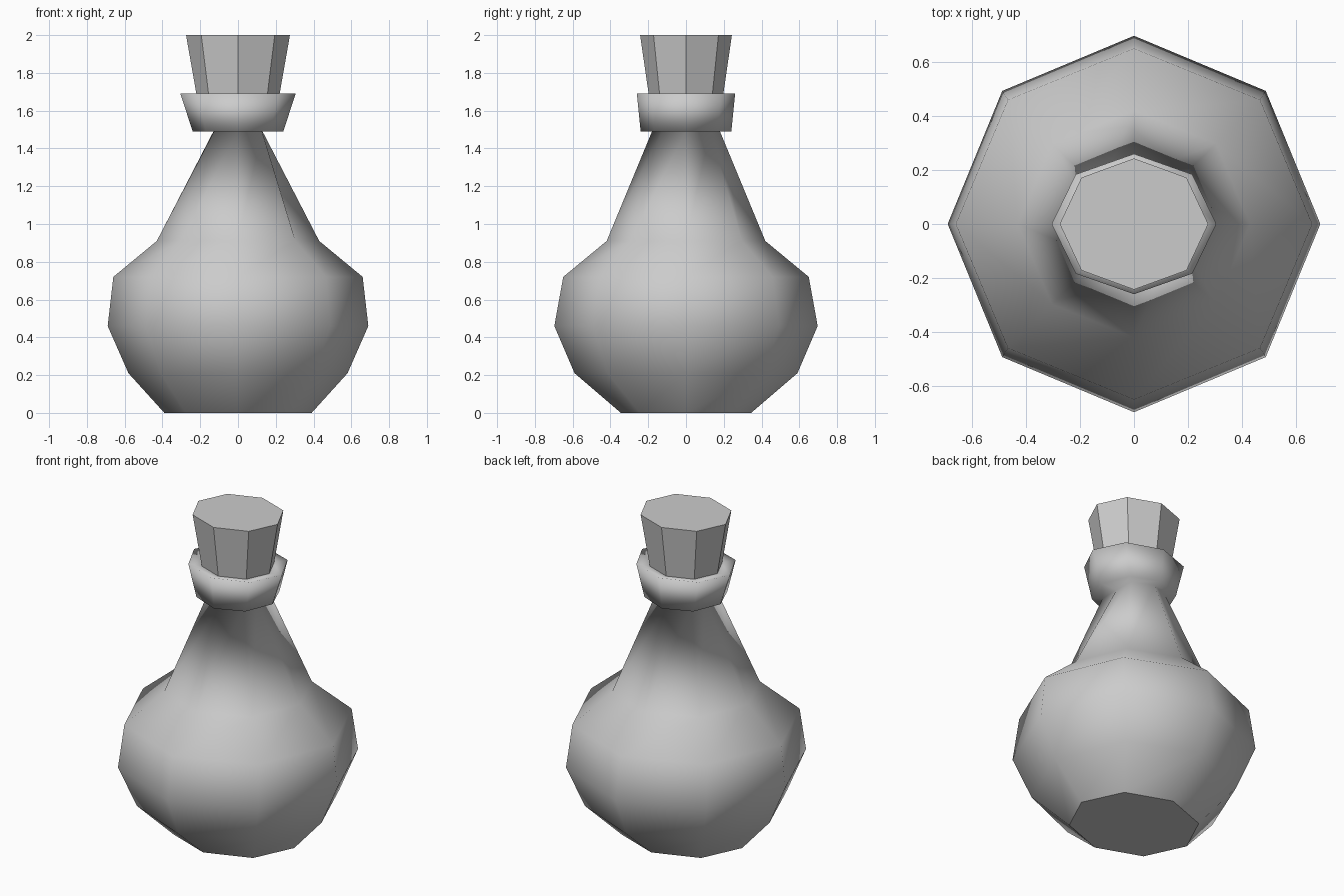
import bpy, bmesh
from math import cos, sin, pi

if "Cube" in bpy.data.objects:
    bpy.data.objects.remove(bpy.data.objects["Cube"])

SIDES = 8


def loft(name, rings, smooth):
    """Skin eight-sided rings (z, x radius, y radius, diagonal radius or None) and cap both ends."""
    bm = bmesh.new()
    loops = []
    for z, rx, ry, diag in rings:
        loop = []
        for i in range(SIDES):
            a = 2 * pi * i / SIDES
            dx, dy = (diag, diag) if diag and i % 2 else (rx, ry)
            loop.append(bm.verts.new((dx * cos(a), dy * sin(a), z)))
        loops.append(loop)
    for low, high in zip(loops, loops[1:]):
        for i in range(SIDES):
            j = (i + 1) % SIDES
            bm.faces.new((low[i], low[j], high[j], high[i])).smooth = smooth
    bm.faces.new(loops[0][::-1])
    bm.faces.new(loops[-1])
    bm.normal_update()
    mesh = bpy.data.meshes.new(name)
    bm.to_mesh(mesh)
    bm.free()
    obj = bpy.data.objects.new(name, mesh)
    bpy.context.collection.objects.link(obj)
    return obj


# Bottle: round belly, tapering neck, flared collar and rim around the stopper
loft("bottle", [
    (0.00, 0.39, 0.345, None),
    (0.21, 0.58, 0.59, None),
    (0.46, 0.69, 0.697, None),
    (0.72, 0.66, 0.65, None),
    (0.91, 0.43, 0.42, None),
    (1.49, 0.13, 0.18, 0.18),
    (1.49, 0.24, 0.24, None),
    (1.69, 0.305, 0.26, None),
    (1.675, 0.21, 0.19, None),
], True)

# Stopper: faceted cork widening upwards
loft("cork_stopper", [
    (1.67, 0.217, 0.195, None),
    (2.00, 0.275, 0.243, None),
], False)
